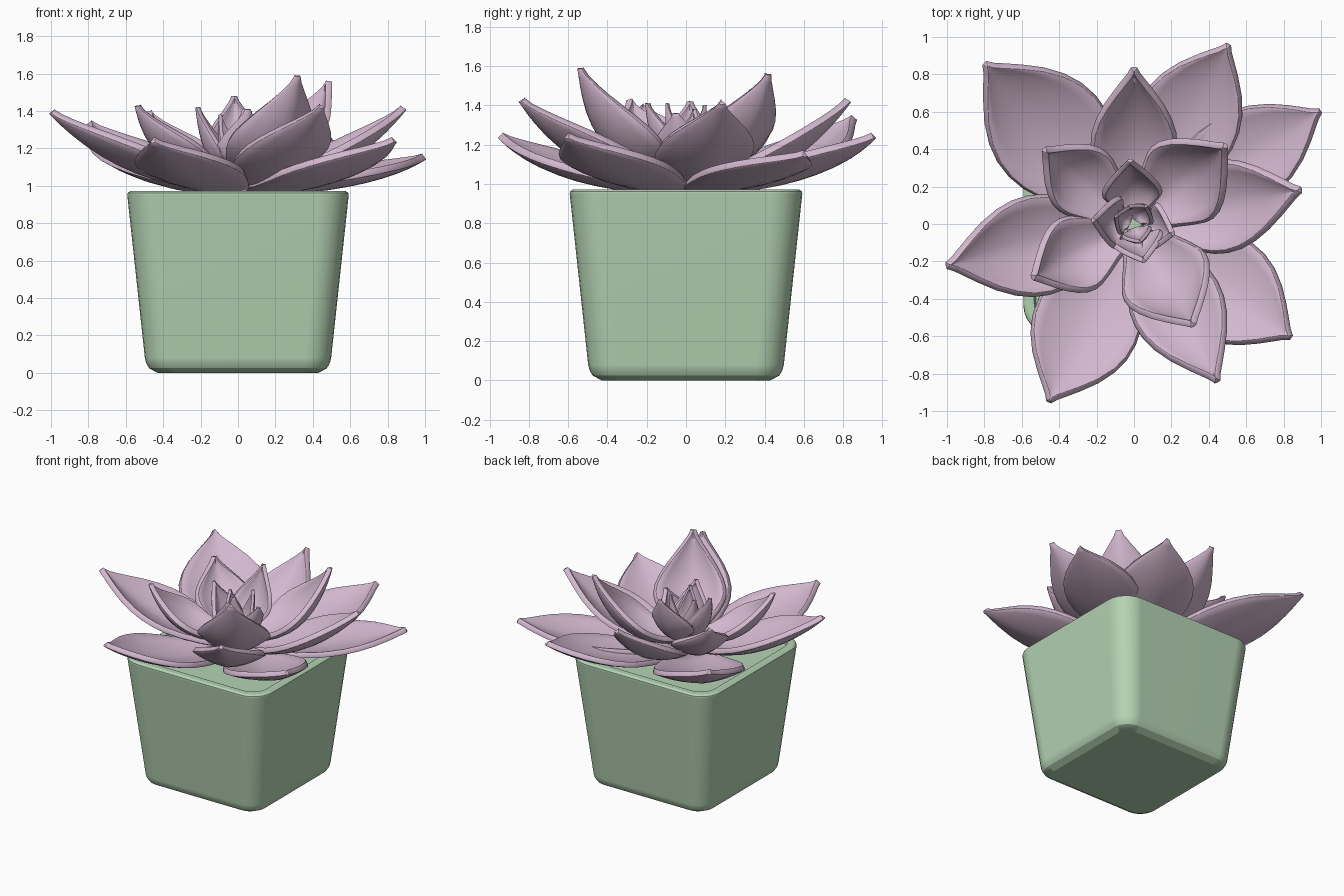
import bpy, bmesh, math
from mathutils import Vector

cube = bpy.data.objects.get("Cube")
if cube:
    bpy.data.objects.remove(cube, do_unlink=True)


def material(name, rgb):
    m = bpy.data.materials.new(name)
    m.use_nodes = True
    m.diffuse_color = (*rgb, 1)
    bsdf = next(n for n in m.node_tree.nodes if n.type == 'BSDF_PRINCIPLED')
    bsdf.inputs["Base Color"].default_value = (*rgb, 1)
    bsdf.inputs["Roughness"].default_value = 0.7
    return m


PINK = material("dusty_pink", (0.65, 0.48, 0.62))
GREEN = material("sage_green", (0.46, 0.65, 0.45))


def finish(name, bm, mat, angle):
    me = bpy.data.meshes.new(name)
    bm.to_mesh(me)
    bm.free()
    me.materials.append(mat)
    ob = bpy.data.objects.new(name, me)
    bpy.context.collection.objects.link(ob)
    bpy.ops.object.select_all(action='DESELECT')
    ob.select_set(True)
    bpy.context.view_layer.objects.active = ob
    bpy.ops.object.shade_smooth_by_angle(angle=math.radians(angle))
    return ob


# Pot: stacked rounded squares (half width, height, corner radius)
RINGS = [(0.43, 0.0, 0.09), (0.475, 0.025, 0.12), (0.49, 0.05, 0.13),
         (0.498, 0.08, 0.14), (0.592, 0.95, 0.16), (0.59, 0.962, 0.16),
         (0.575, 0.972, 0.15), (0.535, 0.972, 0.12), (0.525, 0.945, 0.11)]


def rounded_square(bm, half, z, rad, n=6):
    ring = []
    for q in range(4):
        mid = math.pi / 4 + q * math.pi / 2
        cx = math.copysign(half - rad, math.cos(mid))
        cy = math.copysign(half - rad, math.sin(mid))
        for i in range(n + 1):
            a = (q + i / n) * math.pi / 2
            ring.append(bm.verts.new((cx + rad * math.cos(a), cy + rad * math.sin(a), z)))
    return ring


bm = bmesh.new()
rings = [rounded_square(bm, *r) for r in RINGS]
for lo, hi in zip(rings, rings[1:]):
    n = len(lo)
    for i in range(n):
        j = (i + 1) % n
        bm.faces.new((lo[i], lo[j], hi[j], hi[i]))
bm.faces.new(rings[0][::-1])
bm.faces.new(rings[-1])
pot = finish("pot", bm, GREEN, 28)
flat = pot.modifiers.new("flat_sides", 'WEIGHTED_NORMAL')
flat.keep_sharp = True


# Leaf outline: (distance along leaf, share of full width)
OUTLINE = [(0, 0.42), (0.12, 0.60), (0.25, 0.82), (0.37, 0.96), (0.46, 1.0),
           (0.56, 0.97), (0.66, 0.86), (0.76, 0.67), (0.85, 0.43), (0.91, 0.25),
           (0.96, 0.10), (1, 0.02)]
ACROSS = 10


def leaf(name, tip, half, base, bend, cup, thick, r0):
    """Cupped pointed leaf along a curved rib from the centre to the tip."""
    tip = Vector(tip)
    d = Vector((tip.x, tip.y, 0))
    length = d.length
    d.normalize()
    s = Vector((-d.y, d.x, 0))
    up = Vector((0, 0, 1))
    p0 = d * r0 + up * base
    p1 = d * length * bend + up * base
    bm = bmesh.new()
    rows = []
    for t, share in OUTLINE:
        p = p0 * (1 - t) ** 2 + p1 * 2 * t * (1 - t) + tip * t * t
        tan = ((p1 - p0) * (1 - t) + (tip - p1) * t).normalized()
        nrm = tan.cross(s)
        w = half * share
        row = []
        for j in range(ACROSS + 1):
            u = 2 * j / ACROSS - 1
            lift = cup * w * (0.75 * u * u + 0.25 * abs(u))
            row.append(bm.verts.new(p + s * (w * u) + nrm * lift))
        rows.append(row)
    for a, b in zip(rows, rows[1:]):
        for j in range(ACROSS):
            bm.faces.new((a[j], b[j], b[j + 1], a[j + 1]))
    ob = finish(name, bm, PINK, 40)
    mod = ob.modifiers.new("thickness", 'SOLIDIFY')
    mod.thickness = thick
    mod.offset = -0.3
    bev = ob.modifiers.new("soft_edge", 'BEVEL')
    bev.width = thick * 0.15
    bev.segments = 1
    bev.limit_method = 'ANGLE'
    bev.angle_limit = math.radians(50)


# Rosette tiers: base height, bend, cup, thickness, root radius, [(tip, half width)]
TIERS = {
    "outer_leaf": (0.975, 0.66, 0.24, 0.038, 0.10, [
        ((-0.79, 0.85, 1.34), 0.31), ((0.50, 0.95, 1.25), 0.27),
        ((0.99, 0.60, 1.16), 0.25), ((0.83, -0.60, 1.25), 0.28),
        ((-0.45, -0.94, 1.25), 0.28)]),
    "second_leaf": (1.005, 0.62, 0.38, 0.038, 0.08, [
        ((-0.99, -0.22, 1.40), 0.26), ((0.88, 0.18, 1.42), 0.24),
        ((0.44, -0.83, 1.43), 0.24), ((0.0, 0.82, 1.43), 0.22)]),
    "middle_leaf": (1.05, 0.80, 0.48, 0.035, 0.07, [
        ((0.48, 0.41, 1.56), 0.24), ((0.31, -0.53, 1.59), 0.24),
        ((-0.53, -0.28, 1.43), 0.20), ((-0.47, 0.39, 1.40), 0.19)]),
    "inner_leaf": (1.10, 0.85, 0.60, 0.028, 0.05, [
        ((-0.02, 0.33, 1.48), 0.15), ((-0.21, 0.02, 1.42), 0.13),
        ((0.05, -0.19, 1.41), 0.13), ((0.20, -0.05, 1.36), 0.13)]),
    "heart_leaf": (1.12, 1.15, 0.60, 0.020, 0.02, [
        ((0.06, 0.09, 1.40), 0.075), ((-0.09, 0.04, 1.38), 0.075),
        ((0.03, -0.09, 1.41), 0.075)]),
}
for name, (base, bend, cup, thick, r0, leaves) in TIERS.items():
    for i, (tip, half) in enumerate(leaves, 1):
        leaf(f"{name}_{i}", tip, half, base, bend, cup, thick, r0)
